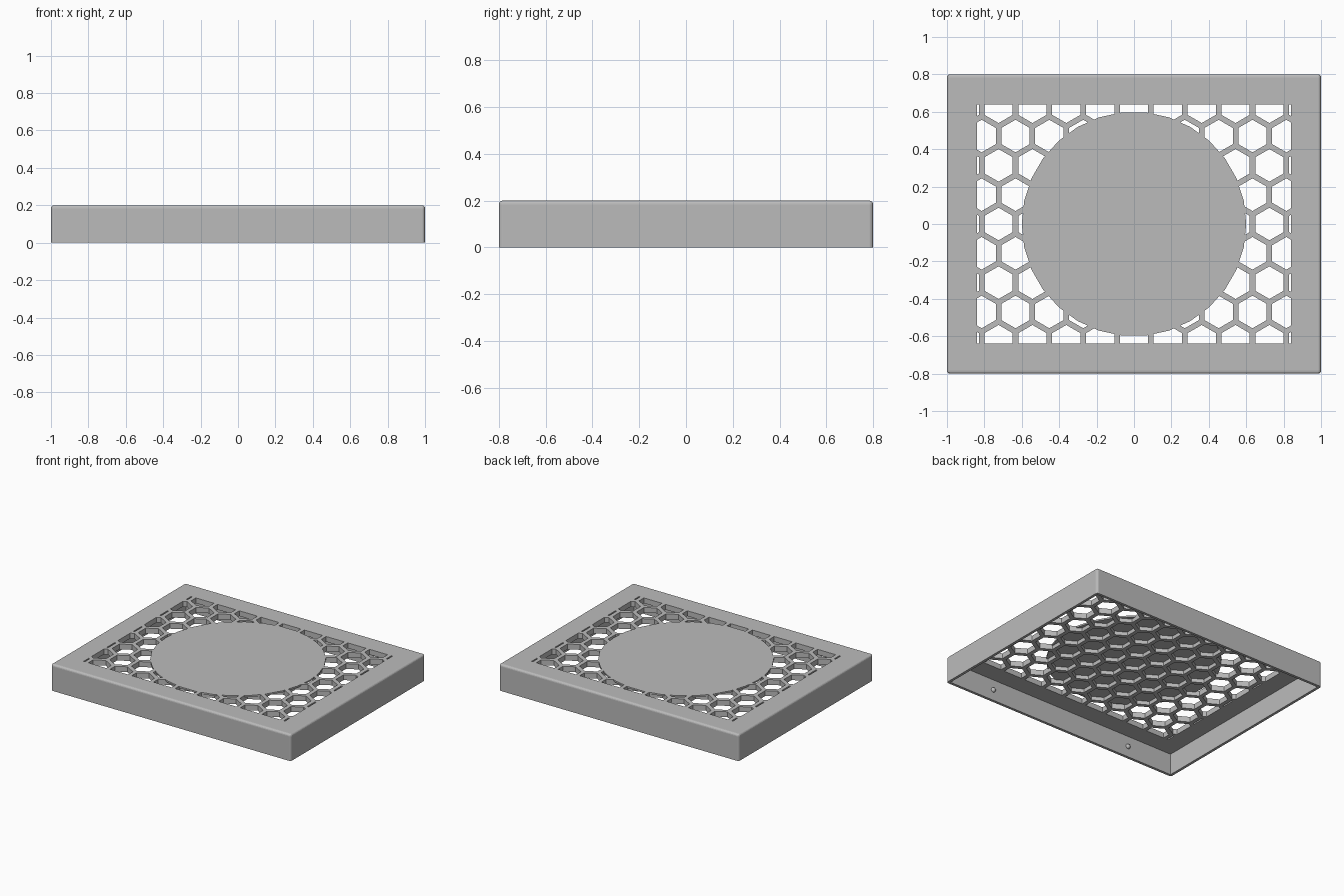
import bpy, bmesh, math
from mathutils import Vector, Matrix

LX, LY, H = 1.0, 0.8, 0.2        # half length, half width, height
WALL, ROOF = 0.02, 0.04          # side and top thickness
WIN_X, WIN_Y = 0.84, 0.64        # half size of the grille window
PITCH, RIB = 0.181, 0.03         # honeycomb spacing and rib width

if "Cube" in bpy.data.objects:
    bpy.data.objects.remove(bpy.data.objects["Cube"], do_unlink=True)

grey = bpy.data.materials.new("plain grey")
grey.use_nodes = True
grey.diffuse_color = (0.5, 0.5, 0.5, 1)
grey.node_tree.nodes["Principled BSDF"].inputs["Base Color"].default_value = (0.5, 0.5, 0.5, 1)


def finish(bm, name):
    mesh = bpy.data.meshes.new(name)
    bmesh.ops.recalc_face_normals(bm, faces=bm.faces)
    bm.to_mesh(mesh)
    bm.free()
    mesh.materials.append(grey)
    ob = bpy.data.objects.new(name, mesh)
    bpy.context.collection.objects.link(ob)
    return ob


def box(bm, hx, hy, z0, z1):
    m = Matrix.Translation((0, 0, (z0 + z1) / 2)) @ Matrix.Diagonal((2 * hx, 2 * hy, z1 - z0, 1))
    bmesh.ops.create_cube(bm, size=1, matrix=m)


def combine(target, tool, operation):
    mod = target.modifiers.new(operation, "BOOLEAN")
    mod.operation, mod.solver, mod.object = operation, "EXACT", tool
    bpy.ops.object.select_all(action="DESELECT")
    bpy.context.view_layer.objects.active = target
    target.select_set(True)
    bpy.ops.object.modifier_apply(modifier=mod.name)
    bpy.data.objects.remove(tool, do_unlink=True)


# Outer cover, rounded everywhere except around the open bottom
bm = bmesh.new()
box(bm, LX, LY, 0, H)
edges = [e for e in bm.edges if max(v.co.z for v in e.verts) > H / 2]
bmesh.ops.bevel(bm, geom=edges, offset=0.016, segments=4, profile=0.5, affect="EDGES")
cover = finish(bm, "cover")

# Hollow underside
bm = bmesh.new()
box(bm, LX - WALL, LY - WALL, -0.1, H - ROOF)
combine(cover, finish(bm, "hollow"), "DIFFERENCE")

# Honeycomb openings, trimmed to the rectangular window
bm = bmesh.new()
radius = (PITCH - RIB) / math.sqrt(3)
for row in range(-4, 5):
    for col in range(-6, 7):
        centre = Vector(((col + 0.5 * (row % 2)) * PITCH, row * PITCH * math.sqrt(3) / 2, H - ROOF / 2))
        if abs(centre.x) - (PITCH - RIB) / 2 < WIN_X:
            bmesh.ops.create_cone(bm, cap_ends=True, segments=6, radius1=radius, radius2=radius,
                                  depth=3 * ROOF, matrix=Matrix.Translation(centre))
for axis, limit in ((Vector((1, 0, 0)), WIN_X), (Vector((0, 1, 0)), WIN_Y)):
    for side in (-1, 1):
        cut = bmesh.ops.bisect_plane(bm, geom=bm.verts[:] + bm.edges[:] + bm.faces[:],
                                     plane_co=axis * side * limit, plane_no=axis * side, clear_outer=True)
        rim = [e for e in cut["geom_cut"] if isinstance(e, bmesh.types.BMEdge)]
        bmesh.ops.holes_fill(bm, edges=rim, sides=0)
combine(cover, finish(bm, "honeycomb_cutter"), "DIFFERENCE")

# Thin round panel closing the middle of the grille, flush with the top
bm = bmesh.new()
bmesh.ops.create_cone(bm, cap_ends=True, segments=30, radius1=0.6, radius2=0.6, depth=0.012,
                      matrix=Matrix.Translation((0, 0, H - 0.006)) @ Matrix.Rotation(math.pi / 2, 4, "Z"))
# one corner of the panel points along x
turn = math.atan2(max(bm.verts, key=lambda v: v.co.x).co.y, max(v.co.x for v in bm.verts))
bmesh.ops.rotate(bm, verts=bm.verts, cent=(0, 0, 0), matrix=Matrix.Rotation(-turn, 3, "Z"))
combine(cover, finish(bm, "round_panel"), "UNION")

# Snap bumps inside the long walls
for side, label in ((-1, "front"), (1, "back")):
    bm = bmesh.new()
    for x in (-0.6, 0.6):
        bmesh.ops.create_uvsphere(bm, u_segments=16, v_segments=8, radius=0.018,
                                  matrix=Matrix.Translation((x, side * (LY - WALL), 0.08)))
    bumps = finish(bm, label + "_snap_bumps")
    bumps.data.shade_smooth()
